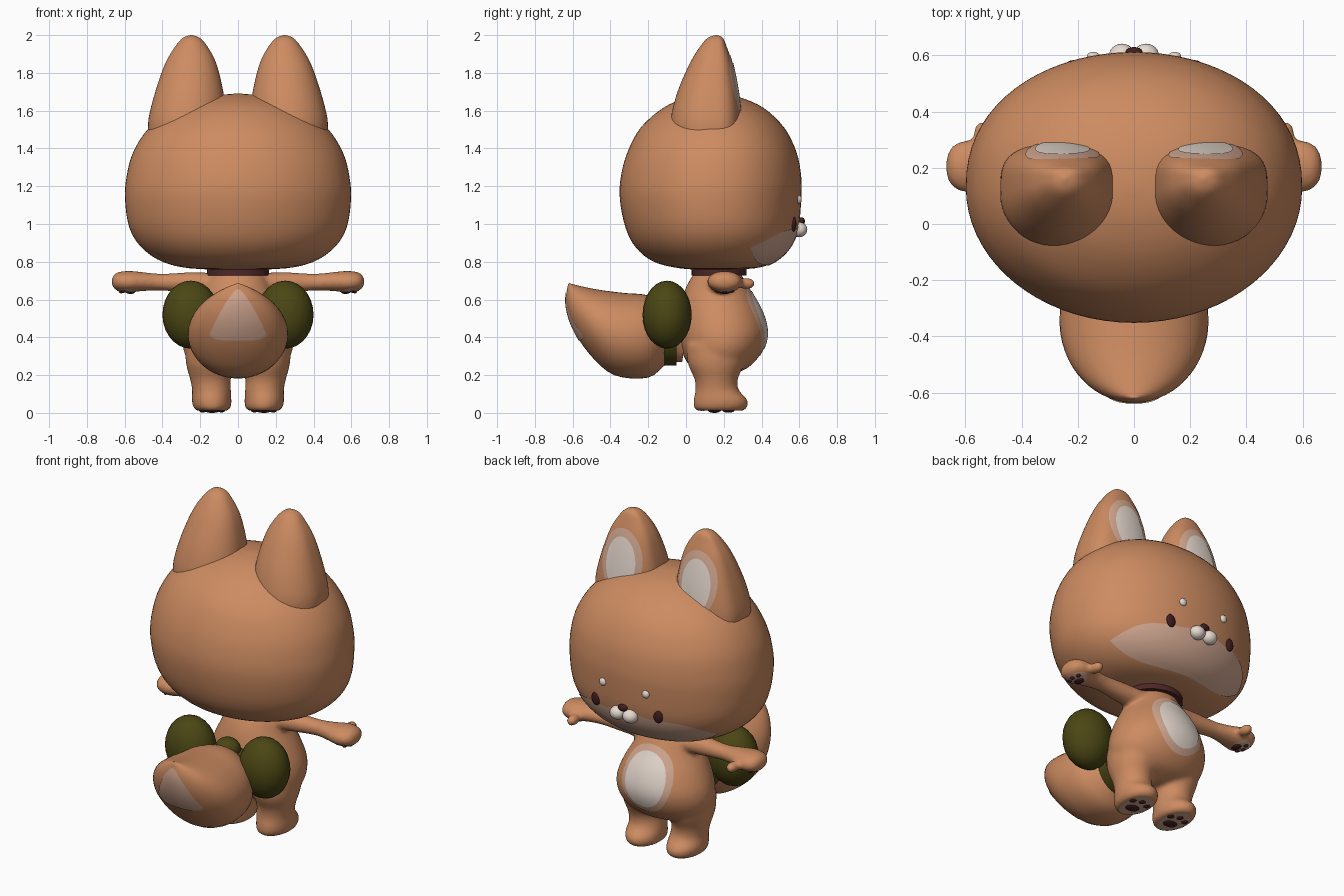
import bpy, bmesh, math
from mathutils import Vector, Matrix
from mathutils.bvhtree import BVHTree

cube = bpy.data.objects.get("Cube")
if cube:
    bpy.data.objects.remove(cube)


def material(name, rgb):
    m = bpy.data.materials.new(name)
    m.use_nodes = True
    m.diffuse_color = (*rgb, 1)
    m.node_tree.nodes["Principled BSDF"].inputs["Base Color"].default_value = (*rgb, 1)
    return m


FUR = material("orange fur", (0.61, 0.26, 0.12))
CREAM = material("pale tan fur", (0.66, 0.40, 0.29))
WHITE = material("white fur", (0.80, 0.70, 0.63))
DARK = material("dark brown", (0.05, 0.013, 0.013))
COLLAR = material("maroon collar", (0.075, 0.02, 0.02))
OLIVE = material("olive ribbon", (0.07, 0.062, 0.007))
SIDES = (("left", 1), ("right", -1))
FROM_FRONT, FROM_BACK, FROM_BELOW = Vector((0, -1, 0)), Vector((0, 1, 0)), Vector((0, 0, 1))


def finish(bm, name, mat, recalc=True):
    """Turn a bmesh into a smooth shaded object."""
    if recalc:
        bmesh.ops.recalc_face_normals(bm, faces=bm.faces[:])
    mesh = bpy.data.meshes.new(name)
    bm.to_mesh(mesh)
    bm.free()
    mesh.materials.append(mat)
    ob = bpy.data.objects.new(name, mesh)
    bpy.context.collection.objects.link(ob)
    bpy.ops.object.select_all(action='DESELECT')
    ob.select_set(True)
    bpy.context.view_layer.objects.active = ob
    bpy.ops.object.shade_smooth_by_angle(angle=math.radians(55))
    return ob


def spline(rows, steps):
    """Catmull-Rom interpolation of profile rows."""
    out = []
    for i in range(len(rows) - 1):
        a, b, c, d = rows[max(i - 1, 0)], rows[i], rows[i + 1], rows[min(i + 2, len(rows) - 1)]
        for k in range(steps):
            t = k / steps
            out.append([q + t * (r - p + t * (2 * p - 5 * q + 4 * r - s + t * (3 * (q - r) + s - p))) / 2
                        if k else q for p, q, r, s in zip(a, b, c, d)])
            out[-1] = [q + 0.5 * t * ((r - p) + t * ((2 * p - 5 * q + 4 * r - s) + t * (3 * (q - r) + s - p)))
                       for p, q, r, s in zip(a, b, c, d)]
    return out + [list(rows[-1])]


def loft(bm, rows, side=1, segs=48, steps=4, front=1.0, sideways=False):
    """Skin oval rings; row = centre x, half width, back y, front y, back z [, front z]."""
    rings = []
    for row in spline(rows, steps):
        cx, w, y0, y1, z0 = row[:5]
        z1 = row[5] if len(row) > 5 else z0
        ring = []
        for i in range(segs):
            a = 2 * math.pi * i / segs
            s = math.sin(a)
            s = s ** front if s > 0 else s
            x, y, z = cx + w * math.cos(a), (y0 + y1 + s * (y1 - y0)) / 2, (z0 + z1 + s * (z1 - z0)) / 2
            if sideways:
                x, z = z, x
            ring.append(bm.verts.new((x * side, y, z)))
        rings.append(ring)
    for r0, r1 in zip(rings, rings[1:]):
        for i in range(segs):
            j = (i + 1) % segs
            bm.faces.new((r0[i], r0[j], r1[j], r1[i]))
    bm.faces.new(rings[0])
    bm.faces.new(rings[-1])


def add_ball(bm, centre, size):
    mat = Matrix.Translation(centre) @ Matrix.Diagonal((*size, 1))
    bmesh.ops.create_uvsphere(bm, u_segments=24, v_segments=14, radius=1, matrix=mat)


def ball(name, centre, size, mat):
    bm = bmesh.new()
    add_ball(bm, centre, size)
    return finish(bm, name, mat)


def drum(name, centre, size, mat, turn=Matrix()):
    """Elliptical cylinder with softened rims."""
    bm = bmesh.new()
    bmesh.ops.create_cone(bm, cap_ends=True, segments=40, radius1=1, radius2=1, depth=2,
                          matrix=Matrix.Translation(centre) @ turn @ Matrix.Diagonal((*size, 1)))
    return finish(bm, name, mat)


def surface(ob):
    bpy.context.view_layer.update()
    return BVHTree.FromObject(ob, bpy.context.evaluated_depsgraph_get())


def hit(tree, a, b, d, lift=0.0):
    """Point on a surface met along direction d, raised by lift."""
    origin = (Vector((a, b, 0)) if d.z else Vector((a, 0, b))) - d * 3
    loc, normal = tree.ray_cast(origin, d)[:2]
    if loc is None:
        loc, normal = tree.find_nearest(origin + d * 2.5)[:2]
    return loc + normal * lift


def patch(name, tree, cx, a, low, high, d, mat, lift=0.004, cols=36, rows=16):
    """Thin marking between two edge curves, laid onto a surface."""
    bm = bmesh.new()
    grid = []
    for i in range(cols + 1):
        u = math.sin(math.pi * (i / cols - 0.5))
        grid.append([bm.verts.new(hit(tree, cx + a * u, low(u) + (high(u) - low(u)) * j / rows, d, lift))
                     for j in range(rows + 1)])
    for g, h in zip(grid, grid[1:]):
        for j in range(rows):
            quad = (g[j], h[j], h[j + 1], g[j + 1])
            bm.faces.new(quad if d.y > 0 else quad[::-1])
    bmesh.ops.remove_doubles(bm, verts=bm.verts[:], dist=0.0002)
    return finish(bm, name, mat, recalc=False)


def oval(name, tree, cx, cb, a, b, d, mat, lift=0.004):
    edge = lambda u: b * math.sqrt(max(0, 1 - u * u))
    return patch(name, tree, cx, a, lambda u: cb - edge(u), lambda u: cb + edge(u), d, mat, lift)


# Head
bm = bmesh.new()
loft(bm, [(0, .02, .12, .16, .757), (0, .25, -.03, .36, .765), (0, .40, -.17, .47, .80),
          (0, .51, -.265, .55, .875), (0, .575, -.32, .595, .98), (0, .598, -.35, .61, 1.13),
          (0, .59, -.345, .61, 1.25), (0, .555, -.31, .585, 1.38), (0, .47, -.24, .52, 1.51),
          (0, .33, -.12, .41, 1.615), (0, .17, .01, .28, 1.672), (0, .02, .12, .16, 1.69)],
     segs=72, front=0.9)
head = surface(finish(bm, "head", FUR))

# Face
patch("muzzle_mask", head, 0, .46, lambda u: .785 + .095 * u ** 4,
      lambda u: .88 + .095 * (1 - u ** 6) + .03 * math.exp(-(u * 5) ** 2), FROM_FRONT, CREAM)
for tag, s in SIDES:
    ball(tag + "_eye", hit(head, .21 * s, 1.0, FROM_FRONT), (.03, .014, .04), DARK)
    ball(tag + "_brow_dot", hit(head, .145 * s, 1.13, FROM_FRONT), (.023, .016, .023), WHITE)
    ball(tag + "_muzzle", (.043 * s, .6, .97), (.046, .042, .04), WHITE)
ball("nose", (0, .612, 1.015), (.03, .018, .02), DARK)

# Ears with pale insides
for tag, s in SIDES:
    bm = bmesh.new()
    loft(bm, [(.27, .205, -.08, .29, 1.47), (.268, .205, -.08, .29, 1.56), (.258, .18, -.045, .275, 1.7),
              (.25, .135, .02, .245, 1.85), (.247, .085, .075, .215, 1.94),
              (.247, .045, .115, .195, 1.985), (.247, .005, .155, .165, 2.0)], side=s, front=0.5)
    ear = surface(finish(bm, tag + "_ear", FUR))
    oval(tag + "_ear_rim", ear, .255 * s, 1.71, .13, .19, FROM_FRONT, CREAM, .003)
    oval(tag + "_ear_inside", ear, .255 * s, 1.70, .095, .155, FROM_FRONT, WHITE, .006)

# Body, legs and arms fused into one soft skin
bm = bmesh.new()
loft(bm, [(0, .1, .08, .27, .78), (0, .15, .03, .3, .72), (0, .19, -.01, .345, .64),
          (0, .25, -.035, .405, .53), (0, .29, -.04, .43, .42), (0, .285, -.02, .40, .32),
          (0, .22, .03, .33, .24), (0, .05, .13, .23, .2)])
for tag, s in SIDES:
    loft(bm, [(.15, .13, 0, .34, .36), (.15, .125, .01, .31, .26), (.147, .107, .045, .275, .18),
              (.14, .103, .05, .28, .12), (.14, .105, .04, .325, .07), (.137, .1, .04, .325, .03),
              (.137, .085, .055, .305, .012)], side=s)
    loft(bm, [(.685, .055, .1, .26, .1), (.69, .055, .13, .25, .25), (.692, .045, .15, .25, .4),
              (.695, .05, .13, .27, .5), (.695, .057, .11, .3, .58), (.695, .047, .13, .28, .645),
              (.695, .015, .18, .23, .67)], side=s, sideways=True)
    add_ball(bm, (.54 * s, .32, .685), (.032, .048, .032))
body_ob = finish(bm, "body", FUR)
remesh = body_ob.modifiers.new("Fuse", 'REMESH')
remesh.mode, remesh.voxel_size, remesh.use_smooth_shade = 'VOXEL', 0.012, True
soften = body_ob.modifiers.new("Soften", 'SMOOTH')
soften.factor, soften.iterations = 0.5, 10
body = surface(body_ob)

# Belly marking
oval("belly_rim", body, 0, .49, .165, .19, FROM_FRONT, CREAM, .003)
oval("belly", body, 0, .49, .13, .155, FROM_FRONT, WHITE, .006)

# Paw soles, pads and toe beans
for tag, s in SIDES:
    oval(tag + "_sole", body, .137 * s, .18, .075, .115, FROM_BELOW, CREAM, .002)
    oval(tag + "_palm", body, .59 * s, .205, .05, .07, FROM_BELOW, CREAM, .002)
    ball(tag + "_foot_pad", (.137 * s, .15, .016), (.045, .036, .016), DARK)
    ball(tag + "_hand_pad", hit(body, .57 * s, .205, FROM_BELOW), (.024, .032, .01), DARK)
    for k in (-1, 0, 1):
        ball(f"{tag}_toe_{k + 2}", (.137 * s + .05 * k, .235 - .02 * abs(k), .016), (.02, .022, .014), DARK)
        ball(f"{tag}_finger_{k + 2}", hit(body, (.618 - .012 * abs(k)) * s, .205 + .038 * k, FROM_BELOW),
             (.013, .013, .01), DARK)

# Collar
drum("collar", (0, .175, .75), (.165, .145, .022), COLLAR)

# Tail with pale tip
bm = bmesh.new()
loft(bm, [(0, .08, .0, -.02, .42, .27), (0, .15, -.1, -.1, .57, .26), (0, .24, -.2, -.2, .622, .187),
          (0, .265, -.33, -.38, .635, .2), (0, .235, -.45, -.51, .65, .31), (0, .165, -.54, -.6, .667, .45),
          (0, .08, -.595, -.636, .68, .58), (0, .004, -.62, -.624, .687, .682)])
tail = surface(finish(bm, "tail", FUR))
patch("tail_tip", tail, 0, .15, lambda u: .385 + .03 * u ** 6,
      lambda u: .655 - .24 * abs(u) ** 1.4, FROM_BACK, CREAM)

# Bow tied round the tail root
drum("bow_band", (0, -.09, .415), (.165, .165, .04), OLIVE, Matrix.Rotation(math.pi / 2, 4, 'X'))
ball("bow_knot", (0, -.1, .57), (.075, .07, .065), OLIVE)
for tag, s in SIDES:
    ball(tag + "_bow_loop", (.25 * s, -.1, .52), (.15, .13, .18), OLIVE)
